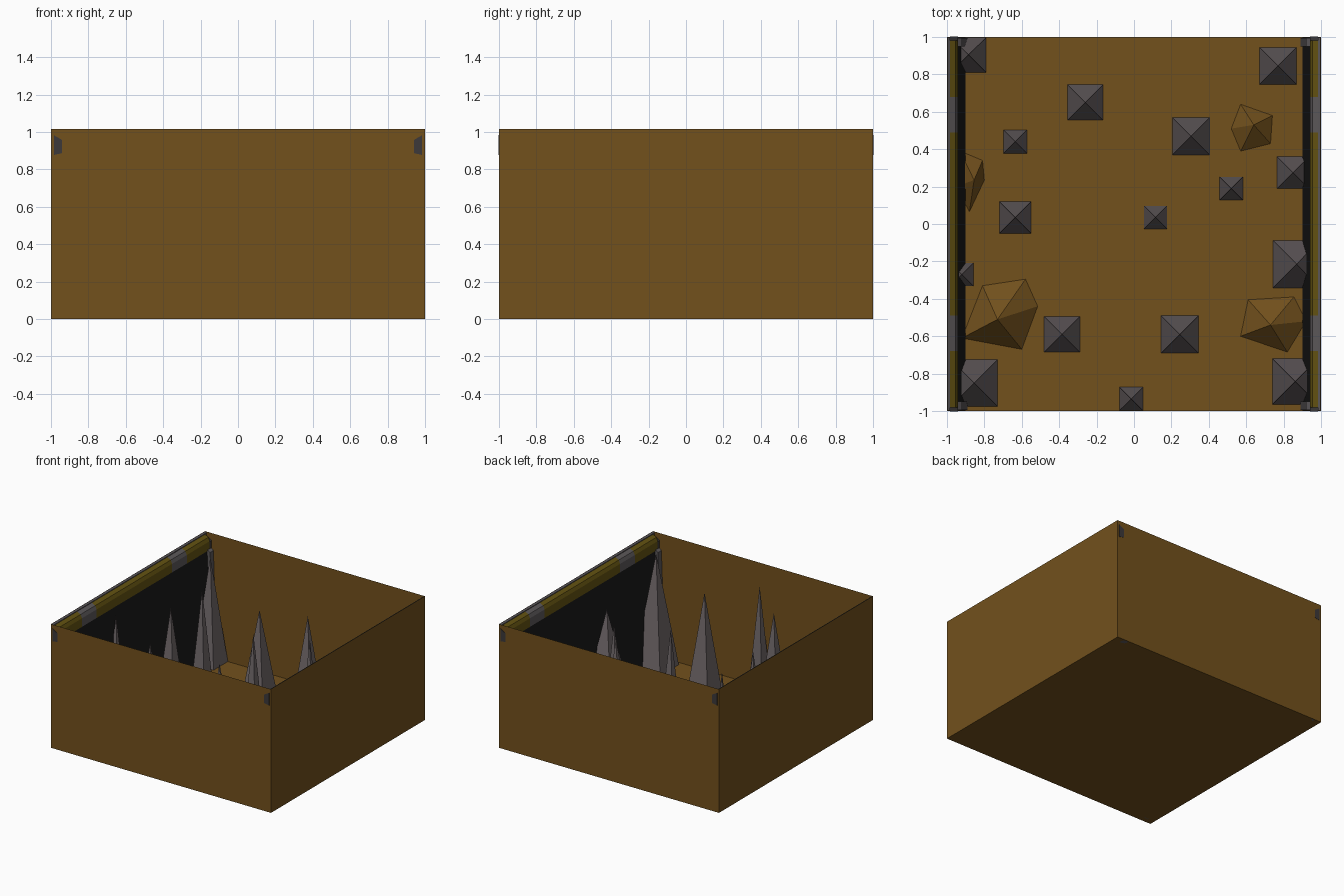
import bpy, bmesh
from mathutils import Matrix

if "Cube" in bpy.data.objects:
    bpy.data.objects.remove(bpy.data.objects["Cube"])


def material(name, rgb):
    m = bpy.data.materials.new(name)
    m.diffuse_color = (*rgb, 1)
    m.use_nodes = True
    m.node_tree.nodes["Principled BSDF"].inputs["Base Color"].default_value = m.diffuse_color
    return m


EARTH = material("earth", (0.17, 0.082, 0.012))
STONE = material("spike_metal", (0.165, 0.14, 0.145))
DARK = material("dark_panel", (0.011, 0.011, 0.011))
YELLOW = material("yellow_paint", (0.13, 0.088, 0.006))
GREY = material("grey_metal", (0.11, 0.10, 0.105))
CAP = material("cap_metal", (0.045, 0.04, 0.042))


def finish(name, bm, mat):
    bmesh.ops.recalc_face_normals(bm, faces=bm.faces)
    me = bpy.data.meshes.new(name)
    bm.to_mesh(me)
    bm.free()
    ob = bpy.data.objects.new(name, me)
    me.materials.append(mat)
    bpy.context.collection.objects.link(ob)
    return ob


def extrude_y(name, profile, y0, y1, mat, side):
    """Extrude an x-z profile along y, mirrored by side."""
    bm = bmesh.new()
    a = [bm.verts.new((side * x, y0, z)) for x, z in profile]
    b = [bm.verts.new((side * x, y1, z)) for x, z in profile]
    bm.faces.new(a)
    bm.faces.new(b)
    n = len(a)
    for i in range(n):
        j = (i + 1) % n
        bm.faces.new((a[i], a[j], b[j], b[i]))
    return finish(name, bm, mat)


# Open-topped pit box: thin walls and floor
bm = bmesh.new()
bmesh.ops.create_cube(bm, size=2, matrix=Matrix.Translation((0, 0, 0.508)) @ Matrix.Diagonal((1, 1, 0.508, 1)))
top = max(bm.faces, key=lambda f: f.calc_center_median().z)
bmesh.ops.delete(bm, geom=[top], context='FACES_ONLY')
finish("pit_walls", bm, EARTH)

# Sloped side panels with striped rails along their tops
PANEL = [(0.90, 0.003), (0.95, 0.94), (0.99, 0.99), (0.995, 0.003)]
RAIL = [(0.990, 1.005), (0.955, 0.985), (0.942, 0.957), (0.942, 0.887), (0.982, 0.877)]
CAP_END = [(0.985, 0.983), (0.94, 0.957), (0.94, 0.887), (0.985, 0.877)]
EDGE = [(0.998, 1.016), (0.985, 1.008), (0.985, 0.99), (0.998, 0.99)]
STRIPES = [-0.98, -0.68, -0.49, 0.49, 0.68, 0.98]
for side, tag in ((-1, "left"), (1, "right")):
    extrude_y(tag + "_panel", PANEL, -0.997, 0.997, DARK, side)
    extrude_y(tag + "_rail_edge", EDGE, -0.998, 0.998, GREY, side)
    for i, (y0, y1) in enumerate(zip(STRIPES, STRIPES[1:])):
        extrude_y(f"{tag}_rail_{i}", RAIL, y0, y1, GREY if i % 2 else YELLOW, side)
    for e in (-1, 1):
        extrude_y(f"{tag}_rail_cap", CAP_END, e * 0.975, e * 1.002, CAP, side)
        # Narrow corner post under the rail end
        extrude_y(f"{tag}_corner_post", [(0.945, 0.90), (0.92, 0.88), (0.89, 0.0), (0.94, 0.0)],
                  e * 0.95, e * 0.995, GREY, side)

# Four-sided spikes: x, y, half width, height
SPIKES = [
    (-.885, .905, .095, .87), (.77, .845, .10, .70), (-.26, .65, .095, .70),
    (-.635, .44, .0625, .85), (.305, .47, .10, .87), (.85, .275, .085, .58),
    (.52, .19, .0625, .84), (.115, .035, .0625, .84), (-.635, .035, .085, .855),
    (.87, -.215, .128, .71), (-.92, -.27, .0625, .845), (-.385, -.59, .095, .87),
    (.245, -.59, .10, .87), (-.855, -.85, .125, .86), (.862, -.842, .122, .93),
    (-.015, -.935, .0625, .86),
]
for x, y, h, z in SPIKES:
    bm = bmesh.new()
    tip = bm.verts.new((x, y, z))
    # keep bases inside the pit walls
    base = [bm.verts.new((max(-.99, min(.99, x + sx * h)), max(-.997, min(.997, y + sy * h)), 0.002))
            for sx, sy in ((-1, -1), (1, -1), (1, 1), (-1, 1))]
    bm.faces.new(base)
    for i in range(4):
        bm.faces.new((base[i], base[(i + 1) % 4], tip))
    finish("spike", bm, STONE)

# Faceted dirt mounds: apex, then outline
MOUNDS = [
    ((-.73, -.51, .17), [(-.92, -.61), (-.81, -.33), (-.58, -.295), (-.515, -.44), (-.6, -.67)]),
    ((.73, -.54, .13), [(.57, -.6), (.61, -.405), (.855, -.39), (.92, -.52), (.82, -.685)]),
    ((.64, .53, .10), [(.57, .64), (.74, .58), (.73, .43), (.57, .39), (.52, .51)]),
    ((-.855, .235, .12), [(-.93, .39), (-.81, .34), (-.80, .235), (-.88, .065), (-.95, .2)]),
]
for apex, outline in MOUNDS:
    bm = bmesh.new()
    t = bm.verts.new(apex)
    ring = [bm.verts.new((x, y, 0.002)) for x, y in outline]
    bm.faces.new(ring)
    for i in range(5):
        bm.faces.new((ring[i], ring[(i + 1) % 5], t))
    finish("dirt_mound", bm, EARTH)
